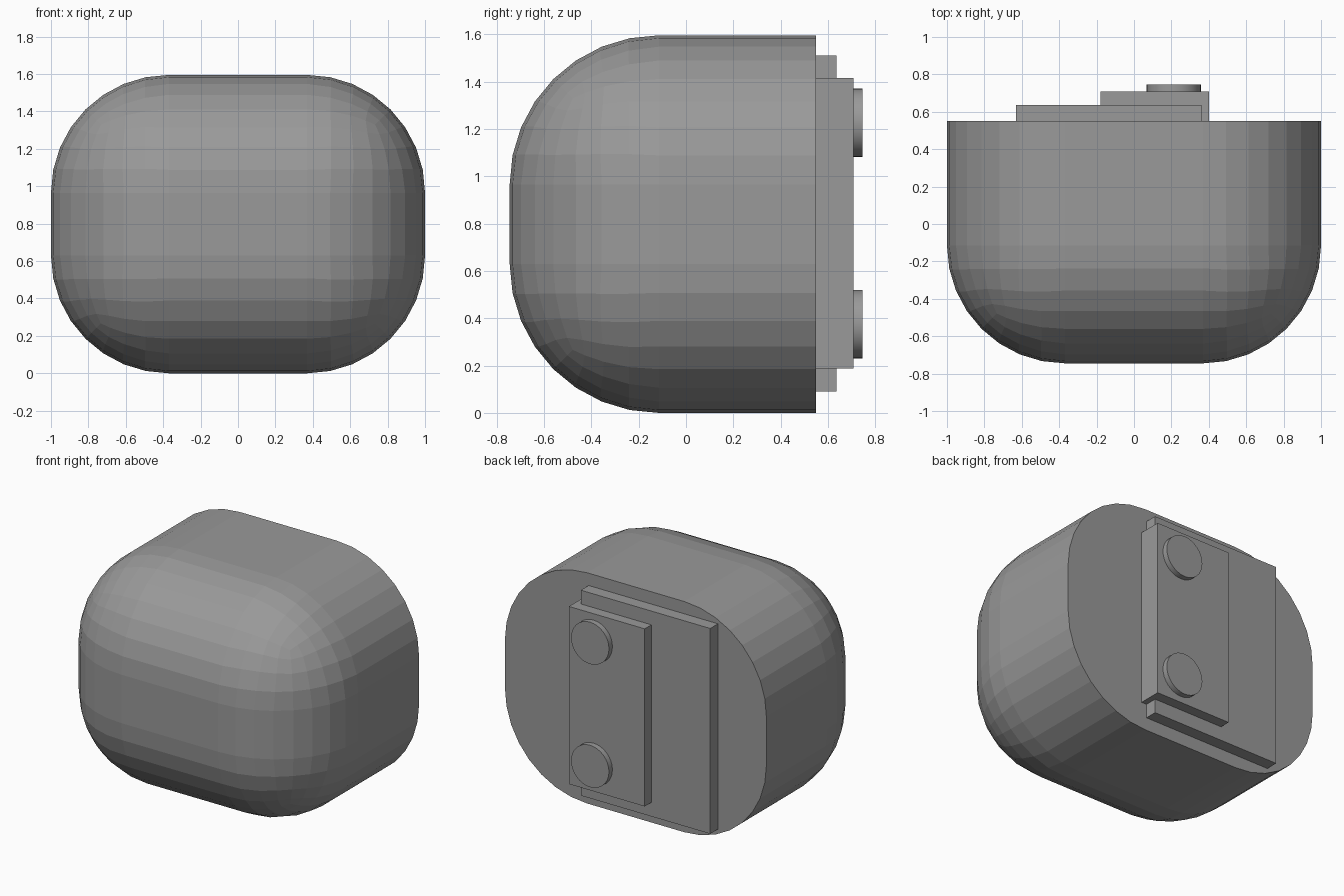
import bpy, bmesh
from math import pi

if "Cube" in bpy.data.objects:
    bpy.data.objects.remove(bpy.data.objects["Cube"])

dark = bpy.data.materials.new("dark_grey")
dark.diffuse_color = (0.32, 0.32, 0.32, 1)
dark.use_nodes = True
dark.node_tree.nodes["Principled BSDF"].inputs["Base Color"].default_value = dark.diffuse_color


def finish(bm, name):
    bmesh.ops.recalc_face_normals(bm, faces=bm.faces)
    mesh = bpy.data.meshes.new(name)
    bm.to_mesh(mesh)
    bm.free()
    mesh.materials.append(dark)
    obj = bpy.data.objects.new(name, mesh)
    bpy.context.collection.objects.link(obj)
    return obj


def box(lo, hi):
    bm = bmesh.new()
    bmesh.ops.create_cube(bm, size=1)
    for v in bm.verts:
        v.co = [hi[i] if v.co[i] > 0 else lo[i] for i in range(3)]
    return bm


# Rounded housing: every edge is rounded except the rim of the flat back
BACK = 0.55
bm = box((-1, -0.745, 0), (1, BACK, 1.595))
edges = [e for e in bm.edges if any(v.co.y < 0 for v in e.verts)]
bmesh.ops.bevel(bm, geom=edges, offset=0.63, offset_type='OFFSET',
                segments=8, profile=0.5, affect='EDGES')
finish(bm, "housing")

# Two stacked plates on the back
finish(box((-0.63, BACK, 0.09), (0.36, 0.635, 1.51)), "wide_back_plate")
finish(box((-0.18, BACK, 0.187), (0.40, 0.708, 1.415)), "narrow_back_plate")

# Round buttons on the narrow plate
for label, z in (("upper", 1.226), ("lower", 0.375)):
    bpy.ops.mesh.primitive_cylinder_add(vertices=32, radius=0.145, depth=0.04,
                                        location=(0.212, 0.726, z),
                                        rotation=(pi / 2, 0, 0))
    bpy.context.object.name = label + "_button"
    bpy.context.object.data.materials.append(dark)
    bpy.ops.object.shade_smooth_by_angle()
